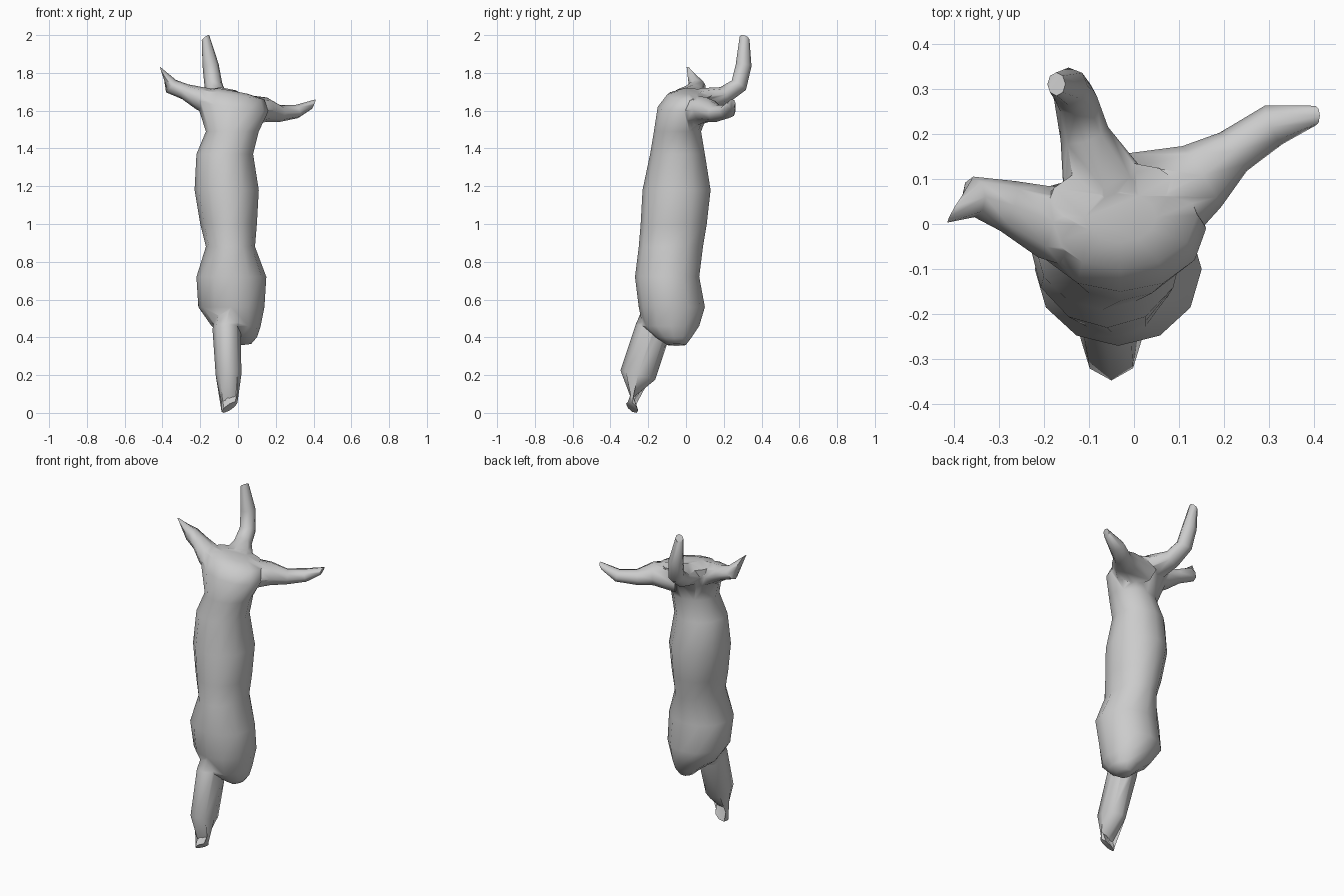
import bpy, bmesh, math
from mathutils import Vector

if "Cube" in bpy.data.objects:
    bpy.data.objects.remove(bpy.data.objects["Cube"])


def skin(name, rings):
    """Closed tube through equal-sized rings of points."""
    bm = bmesh.new()
    loops = [[bm.verts.new(p) for p in ring] for ring in rings]
    n = len(loops[0])
    for a, b in zip(loops, loops[1:]):
        for i in range(n):
            j = (i + 1) % n
            bm.faces.new((a[i], a[j], b[j], b[i]))
    bm.faces.new(loops[0][::-1])
    bm.faces.new(loops[-1])
    bmesh.ops.recalc_face_normals(bm, faces=bm.faces[:])
    mesh = bpy.data.meshes.new(name)
    bm.to_mesh(mesh)
    bm.free()
    ob = bpy.data.objects.new(name, mesh)
    bpy.context.collection.objects.link(ob)
    return ob


def oval(c, u, v, n):
    return [c + u * math.cos(2 * math.pi * i / n) + v * math.sin(2 * math.pi * i / n)
            for i in range(n)]


def trunk(name, sections, n=12):
    """Sections: x min, x max, y min, y max, z, tilt in z across x."""
    return skin(name, [oval(Vector(((a + b) / 2, (c + d) / 2, z)),
                            Vector(((b - a) / 2, 0, tilt)), Vector((0, (d - c) / 2, 0)), n)
                       for a, b, c, d, z, tilt in sections])


def limb(name, side, path, tip, n=8):
    """Path: x, y, z, radius along side, radius across it; tip: centre, half-axes."""
    pts = [Vector(p[:3]) for p in path] + [Vector(tip[0])]
    rings = []
    for i, p in enumerate(path):
        t = (pts[i + 1] - pts[max(i - 1, 0)]).normalized()
        s = Vector(side)
        s = (s - t * s.dot(t)).normalized()
        rings.append(oval(pts[i], s * p[3], t.cross(s) * p[4], n))
    rings.append(oval(pts[-1], Vector(tip[1]), Vector(tip[2]), n))
    return skin(name, rings)


# Main trunk with pinched waist and tilted crown
body = trunk("trunk", [
    (-0.01, 0.07, -0.10, 0.00, 0.36, 0.005),
    (-0.06, 0.10, -0.16, 0.03, 0.40, 0),
    (-0.14, 0.12, -0.23, 0.07, 0.46, 0),
    (-0.21, 0.14, -0.25, 0.10, 0.56, 0),
    (-0.22, 0.15, -0.27, 0.07, 0.72, 0),
    (-0.17, 0.09, -0.25, 0.09, 0.88, 0),
    (-0.20, 0.10, -0.24, 0.11, 1.00, 0),
    (-0.23, 0.11, -0.23, 0.13, 1.18, 0),
    (-0.22, 0.08, -0.19, 0.10, 1.37, 0),
    (-0.17, 0.11, -0.17, 0.08, 1.49, 0),
    (-0.22, 0.16, -0.15, 0.13, 1.62, -0.025),
    (-0.20, 0.14, -0.10, 0.14, 1.685, -0.025),
    (-0.11, 0.05, -0.04, 0.07, 1.705, -0.015)])

# Three crown branches and the lower stump
limbs = [
    limb("left_branch", (0, 1, 0), [
        (-0.06, 0.00, 1.62, 0.12, 0.085), (-0.20, 0.005, 1.665, 0.08, 0.062),
        (-0.28, 0.04, 1.70, 0.058, 0.042), (-0.355, 0.06, 1.73, 0.045, 0.042)],
        ((-0.395, 0.035, 1.79), (0.012, 0.025, -0.02), (0.015, 0.02, -0.04))),
    limb("right_branch", (-0.6, 0.8, 0), [
        (0.03, 0.04, 1.60, 0.13, 0.085), (0.15, 0.105, 1.605, 0.08, 0.065),
        (0.22, 0.16, 1.585, 0.052, 0.045), (0.31, 0.22, 1.595, 0.047, 0.036)],
        ((0.402, 0.24, 1.635), (0, 0.022, 0.005), (0.01, 0, 0.025))),
    limb("back_branch", (1, 0, 0), [
        (-0.05, 0.00, 1.62, 0.12, 0.07), (-0.07, 0.10, 1.66, 0.09, 0.062),
        (-0.11, 0.20, 1.68, 0.055, 0.048), (-0.13, 0.28, 1.735, 0.048, 0.045),
        (-0.145, 0.305, 1.84, 0.043, 0.042)],
        ((-0.172, 0.31, 1.985), (0.02, 0, 0.014), (0, 0.026, -0.008))),
    limb("lower_stump", (1, 0, 0), [
        (-0.04, -0.10, 0.60, 0.07, 0.10), (-0.06, -0.175, 0.44, 0.075, 0.095),
        (-0.05, -0.255, 0.20, 0.068, 0.095)],
        ((-0.045, -0.285, 0.03), (0.042, 0, 0.024), (0, 0.032, -0.018))),
]

# Fuse everything into one skin
bpy.context.view_layer.objects.active = body
for part in limbs:
    mod = body.modifiers.new("join_" + part.name, 'BOOLEAN')
    mod.operation = 'UNION'
    mod.solver = 'EXACT'
    mod.object = part
    bpy.ops.object.modifier_apply(modifier=mod.name)
    bpy.data.objects.remove(part, do_unlink=True)

# Smooth shading with sharp creases kept
bpy.ops.object.select_all(action='DESELECT')
body.select_set(True)
bpy.ops.object.shade_smooth_by_angle(angle=math.radians(60))
body.name = "branched_trunk"
